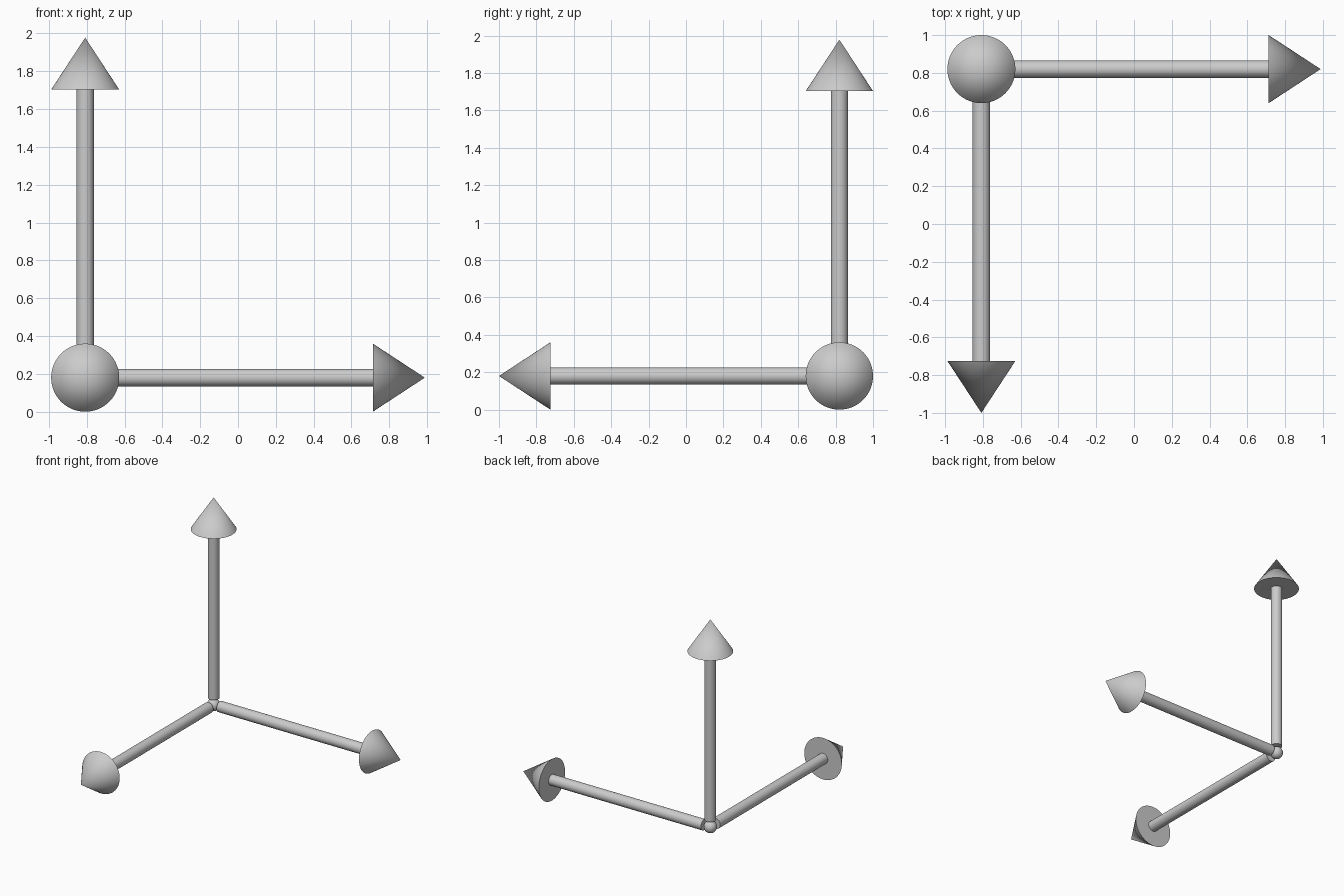
import bpy, math
from mathutils import Vector

if "Cube" in bpy.data.objects:
    bpy.data.objects.remove(bpy.data.objects["Cube"])

ORIGIN = Vector((-0.808, 0.82, 0.18))


def smooth(name):
    ob = bpy.context.object
    ob.name = name
    bpy.ops.object.shade_smooth_by_angle(angle=math.radians(35))


# One arrow: thin shaft and cone head along a direction
def arrow(name, direction, start, head, tip):
    d = Vector(direction)
    rot = d.to_track_quat('Z', 'Y').to_euler()
    bpy.ops.mesh.primitive_cylinder_add(
        vertices=48, radius=0.046, depth=head - start,
        location=ORIGIN + d * (start + head) / 2, rotation=rot)
    smooth(name + "_shaft")
    bpy.ops.mesh.primitive_cone_add(
        vertices=64, radius1=0.18, radius2=0, depth=tip - head,
        location=ORIGIN + d * (head + tip) / 2, rotation=rot)
    smooth(name + "_head")


arrow("right_arrow", (1, 0, 0), 0.06, 1.521, 1.796)
arrow("front_arrow", (0, -1, 0), 0.07, 1.545, 1.82)
arrow("up_arrow", (0, 0, 1), 0.06, 1.523, 1.798)

# Small ball at the shared corner
bpy.ops.mesh.primitive_uv_sphere_add(segments=32, ring_count=16, radius=0.052,
                                     location=ORIGIN)
smooth("corner_ball")
